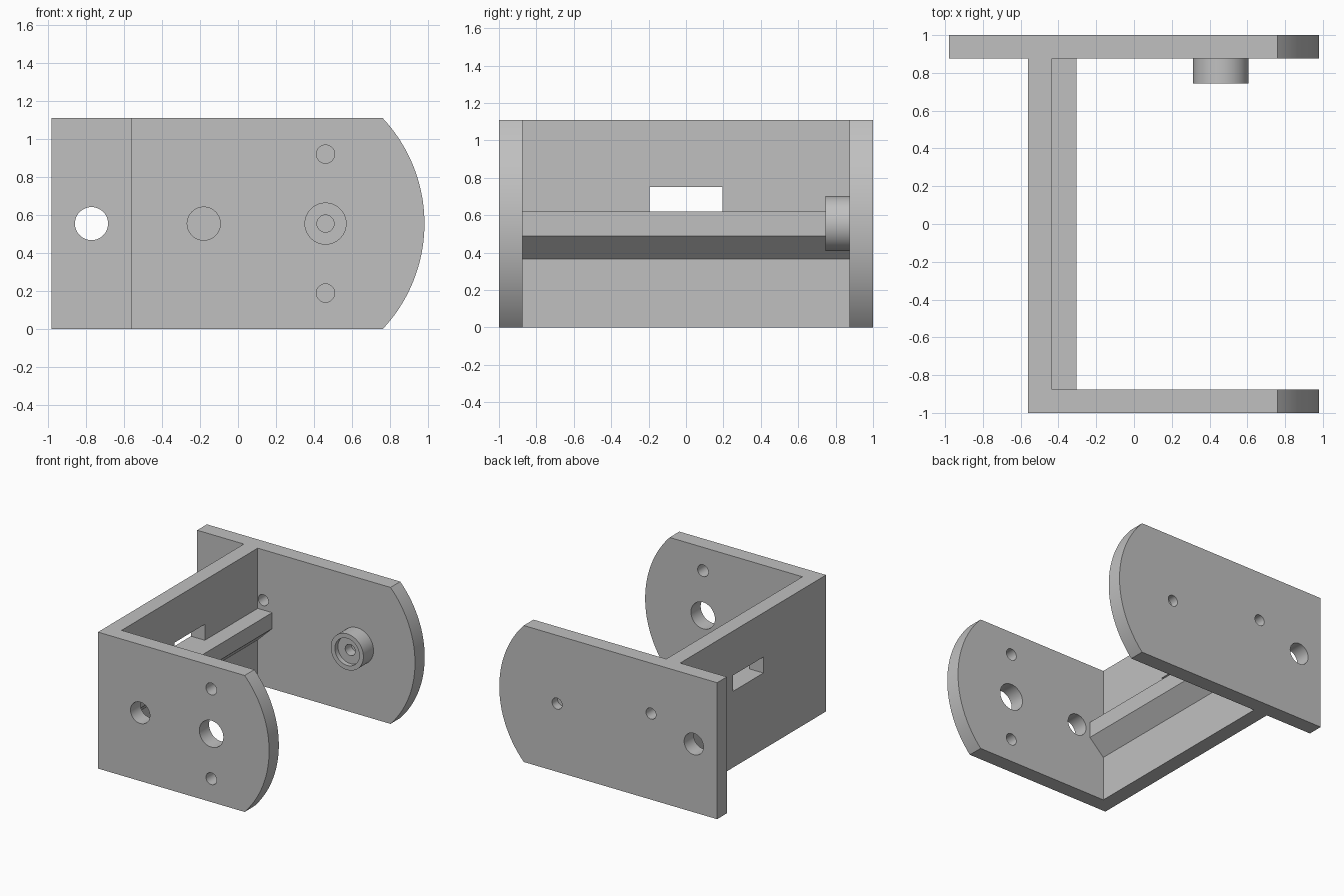
import bpy
import bmesh
import math
from mathutils import Matrix, Vector

if "Cube" in bpy.data.objects:
    bpy.data.objects.remove(bpy.data.objects["Cube"], do_unlink=True)

HEIGHT, MID = 1.11, 0.555
LEFT, WEB_X, WEB_IN, TIP = -0.98, -0.56, -0.435, 0.98
INNER = 0.875

grey = bpy.data.materials.new("plain grey")
grey.use_nodes = True
GREY = (0.53, 0.53, 0.53, 1)
grey.diffuse_color = GREY
grey.node_tree.nodes["Principled BSDF"].inputs["Base Color"].default_value = GREY


def make_object(name, bm):
    bmesh.ops.recalc_face_normals(bm, faces=bm.faces)
    mesh = bpy.data.meshes.new(name)
    bm.to_mesh(mesh)
    bm.free()
    mesh.materials.append(grey)
    obj = bpy.data.objects.new(name, mesh)
    bpy.context.collection.objects.link(obj)
    return obj


def extrude_y(name, profile, y0, y1):
    """Extrude an x-z outline from y0 to y1."""
    bm = bmesh.new()
    face = bm.faces.new([bm.verts.new((x, y0, z)) for x, z in profile])
    geom = bmesh.ops.extrude_face_region(bm, geom=[face])["geom"]
    verts = [v for v in geom if isinstance(v, bmesh.types.BMVert)]
    bmesh.ops.translate(bm, verts=verts, vec=(0, y1 - y0, 0))
    return make_object(name, bm)


def rectangle(x0, x1, z0, z1):
    return [(x0, z0), (x1, z0), (x1, z1), (x0, z1)]


def cylinder_y(name, x, z, radius, y0, y1):
    bm = bmesh.new()
    bmesh.ops.create_cone(
        bm, cap_ends=True, segments=64, radius1=radius, radius2=radius, depth=y1 - y0,
        matrix=Matrix.Translation(Vector((x, (y0 + y1) / 2, z))) @ Matrix.Rotation(math.pi / 2, 4, "X"))
    return make_object(name, bm)


def cut(obj, cutter):
    """Subtract the cutter, then discard it."""
    cutter.hide_render = True
    mod = obj.modifiers.new("cut", "BOOLEAN")
    mod.operation, mod.solver, mod.object = "DIFFERENCE", "EXACT", cutter
    bpy.context.view_layer.objects.active = obj
    bpy.ops.object.modifier_apply(modifier=mod.name)
    bpy.data.objects.remove(cutter, do_unlink=True)


def drill(obj, x, z, radius, y0, y1):
    cut(obj, cylinder_y("drill_cutter", x, z, radius, y0, y1))


def plate_outline(x_left):
    """Rectangle whose right end is a shallow arc."""
    arc_x = 0.76
    sag = TIP - arc_x
    radius = (MID ** 2 + sag ** 2) / (2 * sag)
    half = math.asin(MID / radius)
    steps = 40
    angles = [half * (2 * i / steps - 1) for i in range(steps + 1)]
    arc = [(TIP - radius + radius * math.cos(a), MID + radius * math.sin(a)) for a in angles]
    return [(x_left, 0)] + arc + [(x_left, HEIGHT)]


# Front plate with its four through holes
front_plate = extrude_y("front_plate", plate_outline(WEB_X), -1, -INNER)
for x, z, r in [(-0.18, MID, 0.087), (0.46, MID, 0.108), (0.46, 0.92, 0.048), (0.46, 0.19, 0.048)]:
    drill(front_plate, x, z, r, -1.1, -0.8)

# Back plate with two through holes and a blind pilot hole
back_plate = extrude_y("back_plate", plate_outline(LEFT), INNER, 1)
drill(back_plate, -0.77, MID, 0.087, 0.8, 1.1)
drill(back_plate, -0.385, 0.70, 0.045, 0.8, 1.1)
drill(back_plate, 0.46, MID, 0.045, 0.93, 1.1)

# Web joining the plates, with a rectangular slot
web = extrude_y("web", rectangle(WEB_X, WEB_IN, 0, HEIGHT), -INNER, INNER)
cut(web, extrude_y("slot_cutter", rectangle(-0.7, -0.3, 0.62, 0.75), -0.195, 0.195))

# Shelf with a sloped underside
shelf = extrude_y("shelf", [(WEB_IN, 0.365), (-0.305, 0.49), (-0.305, 0.62), (WEB_IN, 0.62)], -INNER, INNER)

# Pivot boss with a round recess and a small centre hole
boss = cylinder_y("pivot_boss", 0.46, MID, 0.147, 0.745, INNER)
drill(boss, 0.46, MID, 0.11, 0.7, 0.785)
drill(boss, 0.46, MID, 0.045, 0.7, 0.865)

# Smooth the round walls and keep the edges crisp
bpy.ops.object.select_all(action="DESELECT")
for obj in (front_plate, back_plate, web, shelf, boss):
    obj.select_set(True)
bpy.context.view_layer.objects.active = boss
bpy.ops.object.shade_smooth_by_angle(angle=math.radians(30))
